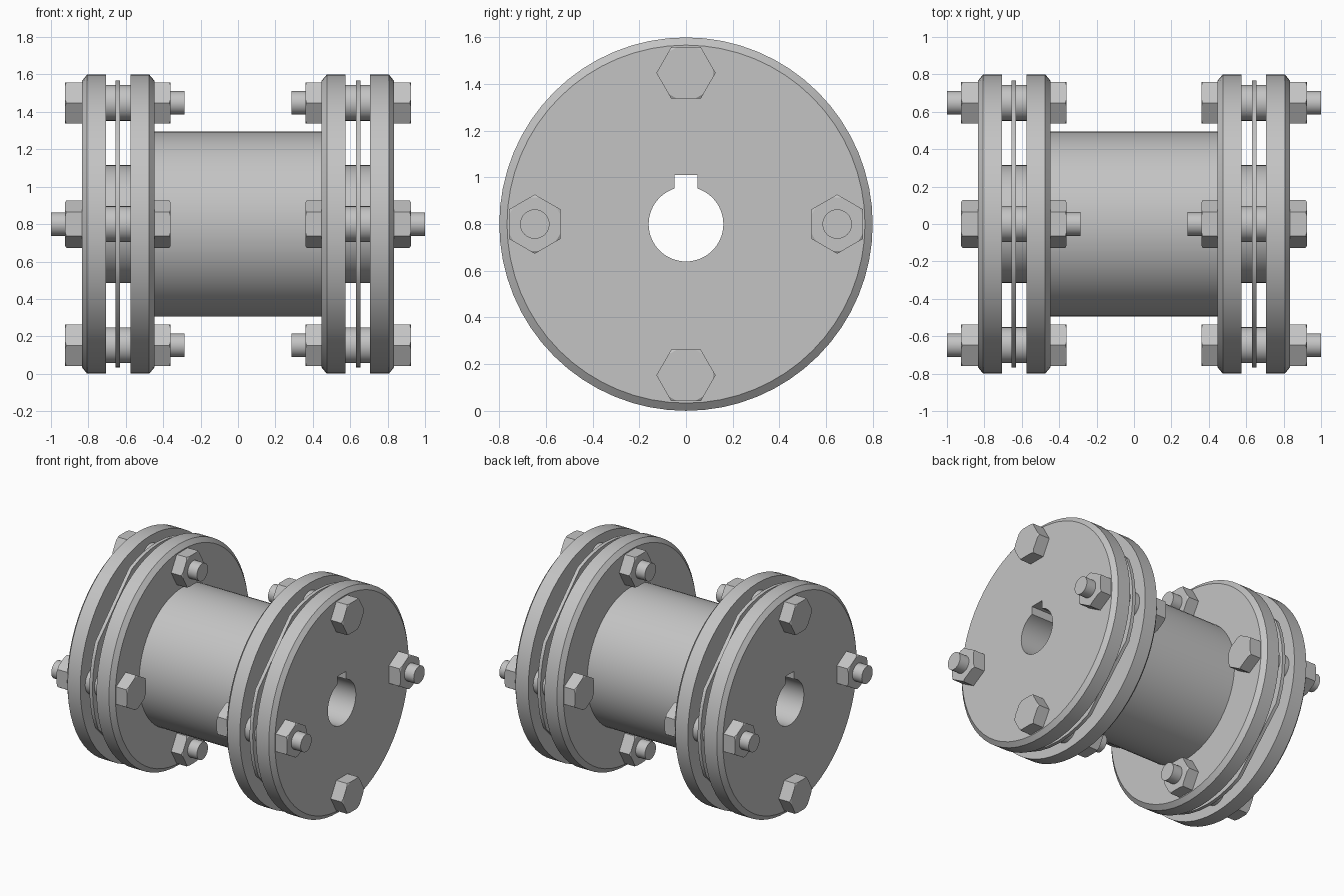
import bpy, bmesh
from math import radians, cos, sin, tau
from mathutils import Vector

cube = bpy.data.objects.get("Cube")
if cube:
    bpy.data.objects.remove(cube)

AXIS = 0.8       # height of the shaft axis, also the flange radius
PITCH = 0.648    # bolt circle radius

steel = bpy.data.materials.new("grey steel")
steel.use_nodes = True
steel.diffuse_color = (0.55, 0.55, 0.55, 1)
steel.node_tree.nodes["Principled BSDF"].inputs["Base Color"].default_value = steel.diffuse_color


def circle(r, n=48, phase=0.0):
    return [(r * cos(phase + tau * i / n), r * sin(phase + tau * i / n)) for i in range(n)]


def loft(sections, centre=(0, 0)):
    """Solid through (x, outline) sections along the shaft direction."""
    bm = bmesh.new()
    rings = [[bm.verts.new((x, centre[0] + y, AXIS + centre[1] + z)) for y, z in outline]
             for x, outline in sections]
    n = len(rings[0])
    for a, b in zip(rings, rings[1:]):
        for i in range(n):
            j = (i + 1) % n
            bm.faces.new((a[i], a[j], b[j], b[i]))
    bm.faces.new(rings[0])
    bm.faces.new(rings[-1])
    bmesh.ops.recalc_face_normals(bm, faces=bm.faces)
    return bm


def finish(name, bm, cutter=None):
    mesh = bpy.data.meshes.new(name)
    bm.to_mesh(mesh)
    bm.free()
    obj = bpy.data.objects.new(name, mesh)
    bpy.context.collection.objects.link(obj)
    mesh.materials.append(steel)
    if cutter:
        mod = obj.modifiers.new("bore", 'BOOLEAN')
        mod.operation, mod.solver, mod.object = 'DIFFERENCE', 'EXACT', cutter
        graph = bpy.context.evaluated_depsgraph_get()
        obj.data = bpy.data.meshes.new_from_object(obj.evaluated_get(graph))
        obj.modifiers.clear()
    bpy.ops.object.select_all(action='DESELECT')
    obj.select_set(True)
    bpy.context.view_layer.objects.active = obj
    bpy.ops.object.shade_smooth_by_angle(angle=radians(28))
    return obj


def turned(name, profile, centre=(0, 0), cutter=None, n=48):
    return finish(name, loft([(x, circle(r, n)) for x, r in profile], centre), cutter)


def hexagon(name, x_seat, x_end, angle, centre):
    """Hex head or nut with corners knocked off at the free end."""
    r, phase = 0.127, angle + radians(30)
    bm = loft([(x, circle(r, 6, phase)) for x in (x_seat, x_end)], centre)
    out = 1 if x_end > x_seat else -1
    for y, z in circle(1, 6, phase):
        point = Vector((x_end, centre[0] + 0.115 * y, AXIS + centre[1] + 0.115 * z))
        cut = bmesh.ops.bisect_plane(bm, geom=bm.verts[:] + bm.edges[:] + bm.faces[:],
                                     plane_co=point, plane_no=(out, 0.6 * y, 0.6 * z),
                                     clear_outer=True)
        edges = [e for e in cut["geom_cut"] if isinstance(e, bmesh.types.BMEdge)]
        bmesh.ops.edgeloop_fill(bm, edges=edges)
    bmesh.ops.recalc_face_normals(bm, faces=bm.faces)
    finish(name, bm)


# Keyed bore: a round hole with a square keyway on top
bore_r, key_w, key_top = 0.16, 0.05, 0.21
arc = [(y, z) for y, z in circle(bore_r, 64, radians(90)) if z < 0 or abs(y) > key_w + 0.002]
shoulder = (bore_r ** 2 - key_w ** 2) ** 0.5
keyed = arc + [(key_w, shoulder), (key_w, key_top), (-key_w, key_top), (-key_w, shoulder)]
bore = finish("bore_cutter", loft([(-1.2, keyed), (1.2, keyed)]))
bore.hide_render = True

# Spacer: tube with a flange and a boss at each end
half = [(0.63, 0.315), (0.575, 0.315), (0.575, 0.8), (0.475, 0.8), (0.447, 0.767), (0.447, 0.495)]
turned("spacer", [(-x, r) for x, r in half] + half[::-1], cutter=bore, n=64)

# Flexible disc outline: four rounded lobes joined by straight edges
lobes = [(0.768 * cos(radians(q + a)), 0.768 * sin(radians(q + a)))
         for q in range(0, 360, 90) for a in (-24, -16, -8, 0, 8, 16, 24)]

for side, label in ((1, "left"), (-1, "right")):
    # Shaft hub with chamfered flange and inner boss
    hub = [(0.655, 0.315), (0.705, 0.315), (0.705, 0.8), (0.807, 0.8), (0.833, 0.767)]
    turned(f"{label}_hub", [(side * x, r) for x, r in hub], cutter=bore, n=64)
    finish(f"{label}_flex_disc", loft([(side * 0.63, lobes), (side * 0.655, lobes)]), bore)

    # Bolts, alternating in direction round the circle
    for k in range(4):
        angle = k * tau / 4
        centre = (PITCH * cos(angle), PITCH * sin(angle))
        tag = f"{label}_{k + 1}"
        head_outside = k % 2 == 1
        outer, inner = ("bolt_head", "nut") if head_outside else ("nut", "bolt_head")
        hexagon(f"{outer}_{tag}", side * 0.833, side * 0.925, angle, centre)
        hexagon(f"{inner}_{tag}", side * 0.447, side * 0.36, angle, centre)
        ends = (0.285, 0.9) if head_outside else (0.4, 1.0)
        turned(f"bolt_shank_{tag}", [(side * x, 0.063) for x in ends], centre, n=32)
        for place, a, b in (("inner", 0.575, 0.63), ("outer", 0.655, 0.705)):
            turned(f"{place}_washer_{tag}", [(side * a, 0.096), (side * b, 0.096)], centre, n=32)

bpy.data.objects.remove(bore)
